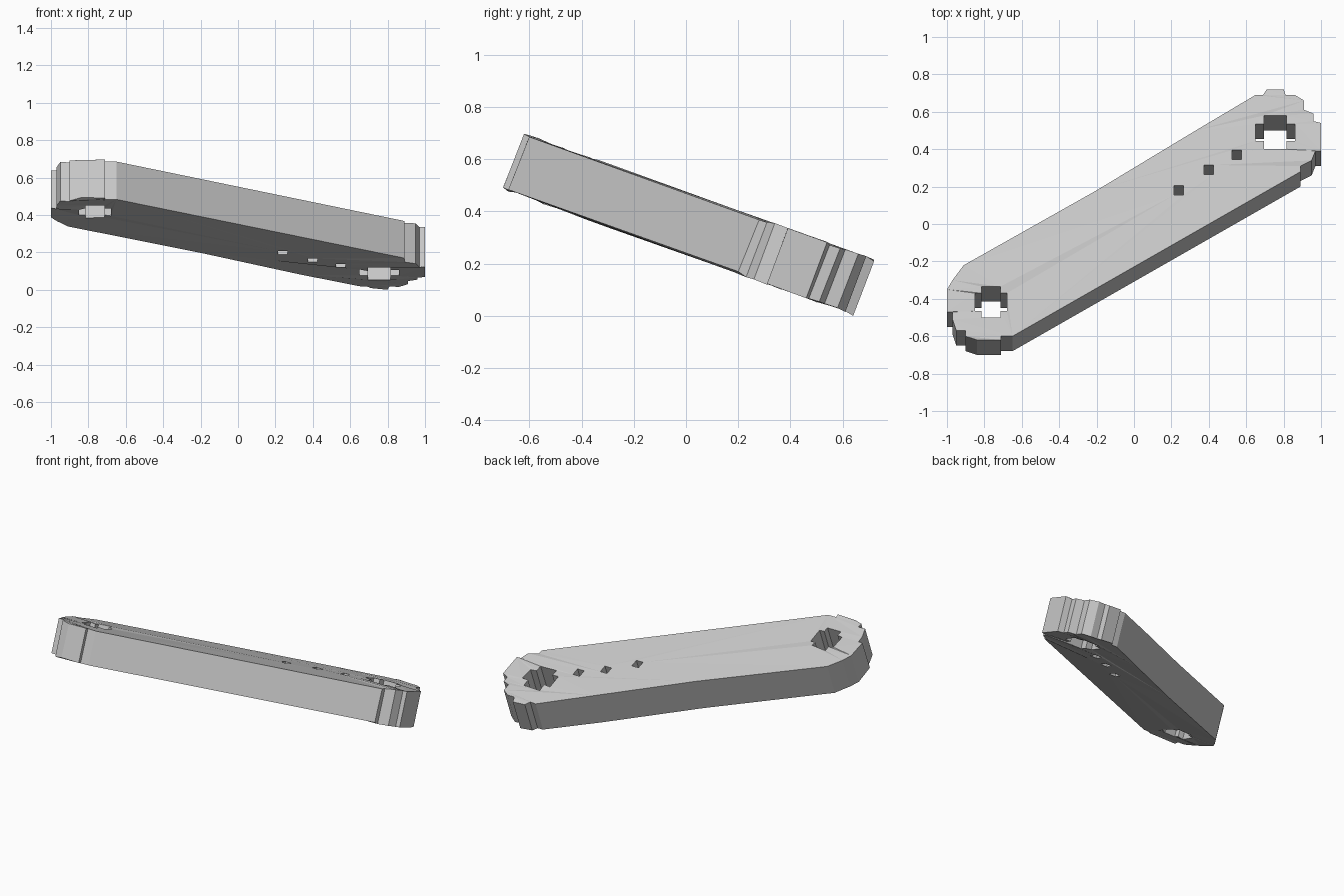
import bpy
import bmesh
import random
from mathutils import Vector

random.seed(4)

default = bpy.data.objects.get("Cube")
if default:
    bpy.data.objects.remove(default, do_unlink=True)

# One plain grey for the whole part
grey = bpy.data.materials.new("plain grey")
grey.use_nodes = True
colour = (0.58, 0.58, 0.58, 1)
grey.diffuse_color = colour
grey.node_tree.nodes["Principled BSDF"].inputs["Base Color"].default_value = colour

# Tilt of the bar: the cap slopes down toward the back, the walls lean with it
SLOPE = -0.36
CENTRE_HEIGHT = 0.475
THICKNESS = Vector((0, -0.08, -0.213))

# Stepped ends of the upper cap, counter-clockwise
front_end = [(-.91, -.22), (-.97, -.3), (-1, -.35), (-1, -.47), (-.97, -.47),
             (-.97, -.51), (-.95, -.57), (-.9, -.57), (-.9, -.6), (-.84, -.62),
             (-.71, -.62), (-.71, -.6), (-.65, -.6)]
back_end = [(.89, .28), (.89, .31), (.95, .34), (.97, .39), (1, .39), (1, .54),
            (.96, .55), (.96, .59), (.91, .61), (.91, .66), (.86, .69),
            (.81, .69), (.8, .72), (.71, .72), (.69, .69), (.65, .69)]
long_edge = [(.33, .5), (-.2, .18)]


def stepped_hole(x, y, w, h, step):
    """Rectangle with stepped corners, as a loop of points."""
    corners = [(1, -1), (1, 1), (-1, 1), (-1, -1)]
    loop = []
    for i, (sx, sy) in enumerate(corners):
        notch = [(x + sx * w, y + sy * (h - step)),
                 (x + sx * (w - step), y + sy * (h - step)),
                 (x + sx * (w - step), y + sy * h)]
        loop += notch if i % 2 else notch[::-1]
    return loop


def square_hole(x, y, r):
    return [(x + r, y - r), (x + r, y + r), (x - r, y + r), (x - r, y - r)]


def add_loop(bm, points):
    verts = [bm.verts.new((x, y, 0)) for x, y in points]
    return [bm.edges.new((a, b)) for a, b in zip(verts, verts[1:] + verts[:1])]


def build_link_bar():
    bm = bmesh.new()
    # Outline, the two end holes and the three small holes between them
    loops = [front_end + back_end + long_edge,
             stepped_hole(.755, .49, .105, .09, .045),
             stepped_hole(-.765, -.418, .085, .083, .035)]
    loops += [square_hole(x, y, .025)
              for x, y in [(.24, .18), (.4, .29), (.55, .37)]]
    edges = [e for loop in loops for e in add_loop(bm, loop)]
    bmesh.ops.triangle_fill(bm, edges=edges, use_beauty=False,
                            normal=(0, 0, 1))

    # Lower cap and walls
    result = bmesh.ops.extrude_face_region(bm, geom=bm.faces[:],
                                           use_keep_orig=True)
    lower = {g for g in result["geom"] if isinstance(g, bmesh.types.BMVert)}

    # Tilt both caps, with a slight roughness at the ends
    for v in bm.verts:
        v.co.z = CENTRE_HEIGHT + SLOPE * v.co.y
        if v in lower:
            v.co += THICKNESS
        if abs(v.co.x) > .6:
            rough = random.uniform(-.008, .003)
            v.co.z += -rough if v in lower else rough
    bmesh.ops.recalc_face_normals(bm, faces=bm.faces[:])

    # Rest the lowest point on the ground
    lowest = min(v.co.z for v in bm.verts)
    bmesh.ops.translate(bm, verts=bm.verts[:], vec=(0, 0, -lowest))

    mesh = bpy.data.meshes.new("link_bar")
    bm.to_mesh(mesh)
    bm.free()
    mesh.materials.append(grey)
    bar = bpy.data.objects.new("link_bar", mesh)
    bpy.context.collection.objects.link(bar)
    return bar


build_link_bar()
